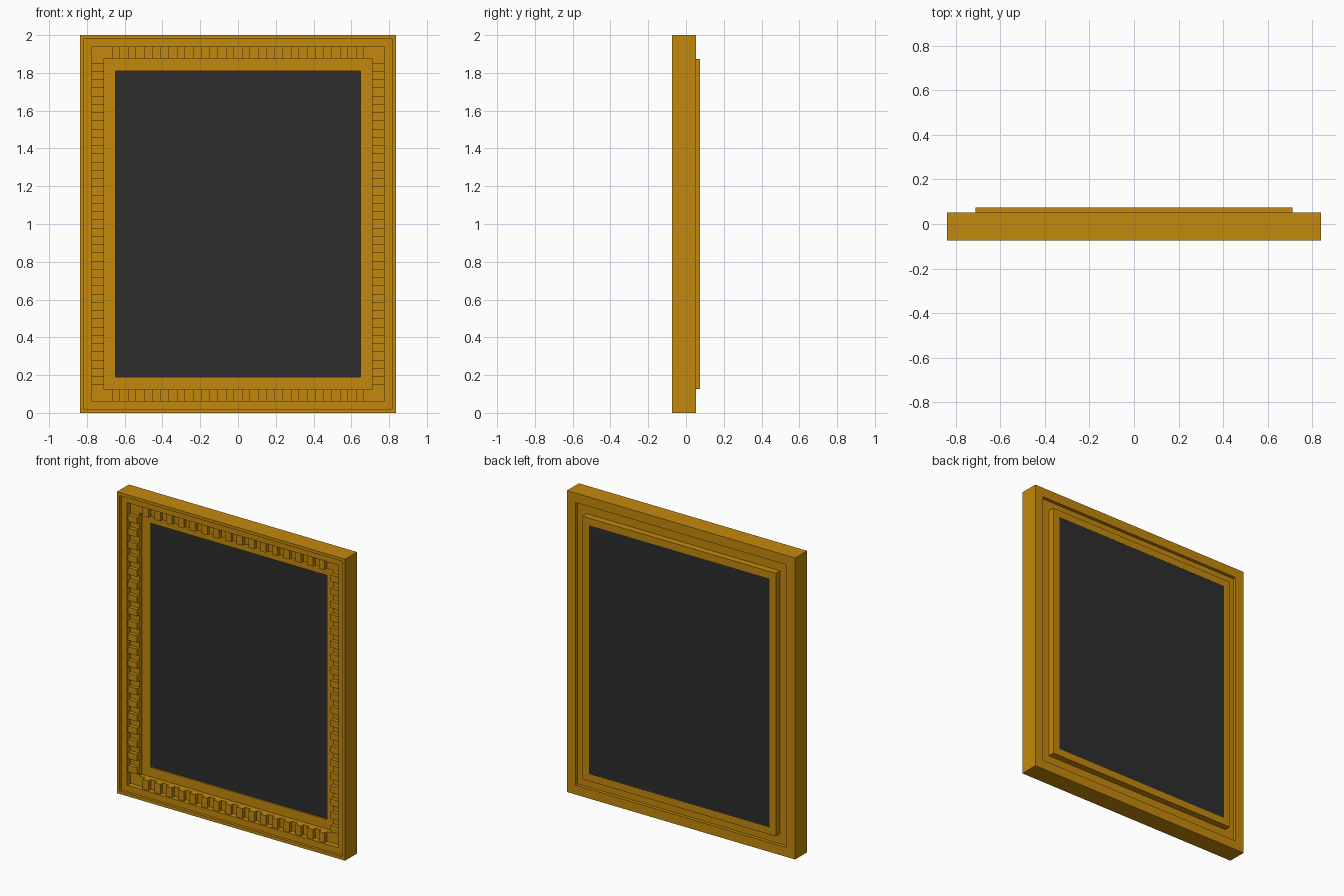
import bpy, bmesh

cube = bpy.data.objects.get("Cube")
if cube:
    bpy.data.objects.remove(cube, do_unlink=True)

HALF_X, HALF_Z, MID_Z = 0.8375, 1.0, 1.0


def material(name, rgb):
    mat = bpy.data.materials.new(name)
    mat.use_nodes = True
    mat.diffuse_color = (*rgb, 1)
    mat.node_tree.nodes["Principled BSDF"].inputs["Base Color"].default_value = (*rgb, 1)
    return mat


def finish(bm, name, mat):
    bmesh.ops.recalc_face_normals(bm, faces=bm.faces)
    mesh = bpy.data.meshes.new(name)
    bm.to_mesh(mesh)
    bm.free()
    mesh.materials.append(mat)
    obj = bpy.data.objects.new(name, mesh)
    bpy.context.collection.objects.link(obj)
    return obj


def add_box(bm, lo, hi):
    verts = bmesh.ops.create_cube(bm, size=1)["verts"]
    for v in verts:
        v.co = [(a + b) / 2 + c * (b - a) for a, b, c in zip(lo, hi, v.co)]


gold = material("gold", (0.55, 0.25, 0.004))
charcoal = material("charcoal", (0.027, 0.027, 0.027))

# Moulding: stepped cross-section (inset from outer edge, y) swept round a mitred rectangle
profile = [
    (0, -0.073), (0.02, -0.073), (0.02, -0.055), (0.0625, -0.055),
    (0.0625, -0.02), (0.1275, -0.02), (0.1275, 0.01), (0.19, 0.01),
    (0.19, 0.02), (0.175, 0.02), (0.175, 0.073), (0.1275, 0.073),
    (0.1275, 0.03), (0.0625, 0.03), (0.0625, 0.052), (0, 0.052),
]
bm = bmesh.new()
rings = [[bm.verts.new((sx * (HALF_X - d), y, MID_Z + sz * (HALF_Z - d))) for d, y in profile]
         for sx, sz in ((-1, -1), (1, -1), (1, 1), (-1, 1))]
n = len(profile)
for i in range(4):
    a, b = rings[i], rings[(i + 1) % 4]
    for j in range(n):
        k = (j + 1) % n
        bm.faces.new((a[j], a[k], b[k], b[j]))
finish(bm, "frame_moulding", gold)

# Dentil blocks: evenly spaced in the channel along all four sides
OUTER, INNER, FRONT, BACK = 0.0625, 0.1275, -0.045, -0.019
bm = bmesh.new()


def dentils(count, half_run):
    step = 2 * half_run / (2 * count - 1)
    for i in range(count):
        start = -half_run + 2 * i * step
        yield start, start + step


for side in (-1, 1):
    z0, z1 = sorted(MID_Z + side * (HALF_Z - d) for d in (OUTER, INNER))
    for a, b in dentils(16, 0.668):
        add_box(bm, (a, FRONT, z0), (b, BACK, z1))
    x0, x1 = sorted(side * (HALF_X - d) for d in (OUTER, INNER))
    for a, b in dentils(20, 0.852):
        add_box(bm, (x0, FRONT, MID_Z + a), (x1, BACK, MID_Z + b))
finish(bm, "dentil_blocks", gold)

# Dark panel seated in the rebate
bm = bmesh.new()
add_box(bm, (-0.6625, 0.02, 0.175), (0.6625, 0.072, 1.825))
finish(bm, "picture_panel", charcoal)
